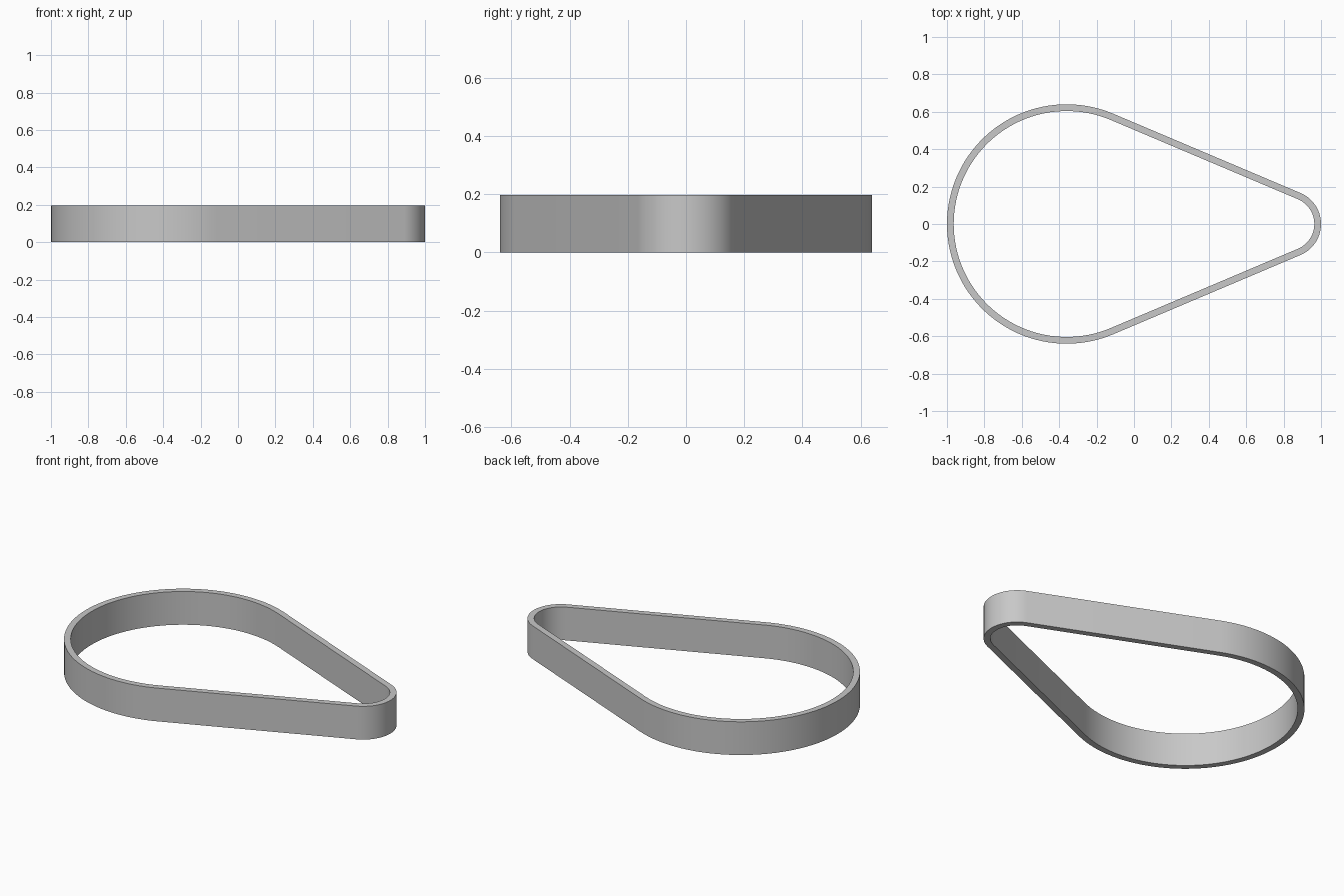
import bpy, bmesh, math

cube = bpy.data.objects.get("Cube")
if cube:
    bpy.data.objects.remove(cube, do_unlink=True)

# Belt dimensions: two pulley circles joined by tangent runs
HEIGHT, WALL = 0.197, 0.036
BIG_R, SMALL_R = 0.64, 0.18
BIG_X, SMALL_X = -1 + BIG_R, 1 - SMALL_R
TANGENT = math.acos((BIG_R - SMALL_R) / (SMALL_X - BIG_X))


def arc(cx, radius, start, end, steps):
    """Points along an arc centred on the x axis."""
    angles = [start + (end - start) * i / steps for i in range(steps + 1)]
    return [(cx + radius * math.cos(a), radius * math.sin(a)) for a in angles]


def outline(inset):
    """Teardrop loop, moved inwards by the inset."""
    return (arc(SMALL_X, SMALL_R - inset, -TANGENT, TANGENT, 32)
            + arc(BIG_X, BIG_R - inset, TANGENT, 2 * math.pi - TANGENT, 72))


# Rubber material
grey = bpy.data.materials.new("grey rubber")
grey.use_nodes = True
colour = (0.58, 0.58, 0.58, 1)
grey.diffuse_color = colour
grey.node_tree.nodes["Principled BSDF"].inputs["Base Color"].default_value = colour

# Belt: four loops bridged into a closed rectangular section
bm = bmesh.new()
loops = [[bm.verts.new((x, y, z)) for x, y in outline(inset)]
         for inset, z in ((0, 0), (0, HEIGHT), (WALL, HEIGHT), (WALL, 0))]
for k, loop in enumerate(loops):
    other = loops[(k + 1) % 4]
    for i in range(len(loop)):
        j = (i + 1) % len(loop)
        bm.faces.new((loop[i], loop[j], other[j], other[i]))
bmesh.ops.recalc_face_normals(bm, faces=bm.faces)
mesh = bpy.data.meshes.new("belt")
bm.to_mesh(mesh)
bm.free()
mesh.materials.append(grey)
belt = bpy.data.objects.new("belt", mesh)
bpy.context.collection.objects.link(belt)

# Smooth walls with crisp rims
bpy.ops.object.select_all(action='DESELECT')
belt.select_set(True)
bpy.context.view_layer.objects.active = belt
bpy.ops.object.shade_smooth_by_angle(angle=math.radians(30))
